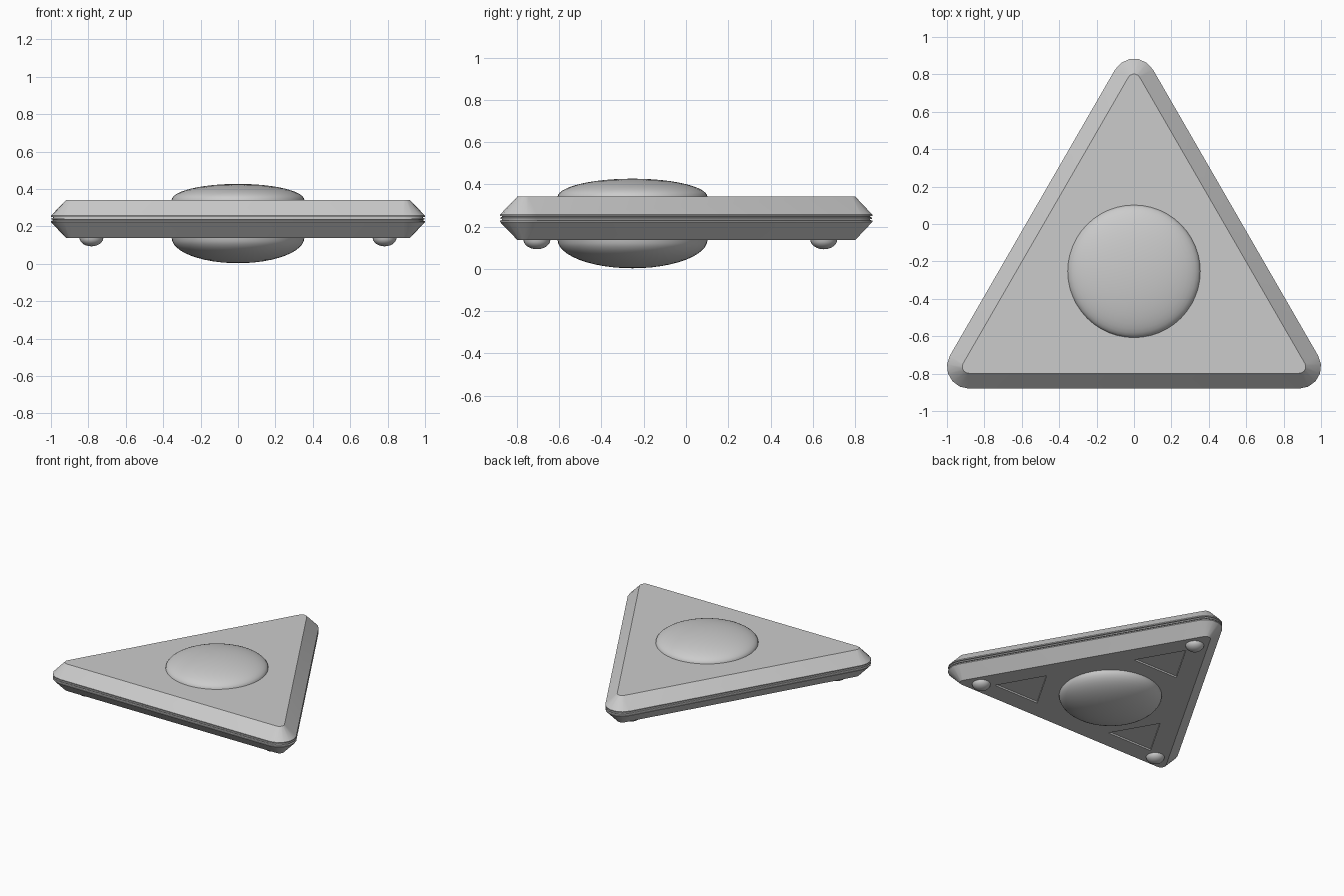
import bpy, bmesh
from math import sin, cos, pi, radians

if "Cube" in bpy.data.objects:
    bpy.data.objects.remove(bpy.data.objects["Cube"])

CY = -0.253   # triangle centre
ARC = 5       # segments per rounded corner
CORNERS = [radians(a) for a in (90, 210, 330)]


def finish(name, bm, smooth=30):
    bmesh.ops.recalc_face_normals(bm, faces=bm.faces)
    me = bpy.data.meshes.new(name)
    bm.to_mesh(me)
    bm.free()
    ob = bpy.data.objects.new(name, me)
    bpy.context.collection.objects.link(ob)
    bpy.ops.object.select_all(action='DESELECT')
    ob.select_set(True)
    bpy.context.view_layer.objects.active = ob
    if smooth:
        bpy.ops.object.shade_smooth_by_angle(angle=radians(smooth))
    return ob


def skin(bm, loops, cap=True):
    rings = [[bm.verts.new(p) for p in loop] for loop in loops]
    for a, b in zip(rings, rings[1:]):
        n = len(a)
        for i in range(n):
            bm.faces.new((a[i], a[(i + 1) % n], b[(i + 1) % n], b[i]))
    if cap:
        bm.faces.new(rings[0])
        bm.faces.new(rings[-1])


def rounded_triangle(r, z):
    pts = []
    for a in CORNERS:
        for i in range(ARC + 1):
            t = a - pi / 3 + i * 2 * pi / 3 / ARC
            pts.append((1.02 * cos(a) + r * cos(t), CY + 1.02 * sin(a) + r * sin(t), z))
    return pts


def half_ellipsoid(name, x, y, z, r, h, segs=48, rings=12):
    bm = bmesh.new()
    loops = []
    for j in range(rings):
        u = j / rings * pi / 2
        loops.append([(x + r * cos(u) * cos(2 * pi * i / segs),
                       y + r * cos(u) * sin(2 * pi * i / segs),
                       z + h * sin(u)) for i in range(segs)])
    loops.append([(x, y, z + h)] * segs)
    skin(bm, loops, cap=False)
    bmesh.ops.remove_doubles(bm, verts=bm.verts, dist=1e-5)
    return finish(name, bm, 60)


# Bevelled hull with a double groove around the rim: (corner radius, height)
profile = [(0.035, 0.137), (0.117, 0.222), (0.117, 0.229), (0.107, 0.231), (0.107, 0.235),
           (0.115, 0.236), (0.115, 0.244), (0.107, 0.245), (0.107, 0.249), (0.117, 0.251),
           (0.117, 0.257), (0.035, 0.342)]
bm = bmesh.new()
skin(bm, [rounded_triangle(r, z) for r, z in profile])
hull = finish("hull", bm)

# Shallow triangular bays cut into the underside
bm = bmesh.new()
for a in CORNERS:
    bx, by = 0.59 * cos(a), CY + 0.59 * sin(a)
    skin(bm, [[(bx + 0.22 * cos(c), by + 0.22 * sin(c), z) for c in CORNERS]
              for z in (0.10, 0.150)])
cutter = finish("bay_cutter", bm, 0)
cutter.hide_render = True
mod = hull.modifiers.new("bays", 'BOOLEAN')
mod.operation = 'DIFFERENCE'
mod.solver = 'EXACT'
mod.object = cutter
bpy.context.view_layer.objects.active = hull
bpy.ops.object.modifier_apply(modifier=mod.name)
bpy.data.objects.remove(cutter)

# Central domes
half_ellipsoid("upper_dome", 0, CY, 0.340, 0.355, 0.087)
half_ellipsoid("lower_dome", 0, CY, 0.139, 0.355, -0.136)

# Landing feet near each corner
for i, a in enumerate(CORNERS):
    half_ellipsoid(f"foot_{i + 1}", 0.905 * cos(a), CY + 0.905 * sin(a), 0.139,
                   0.064, -0.046, 24, 6)
